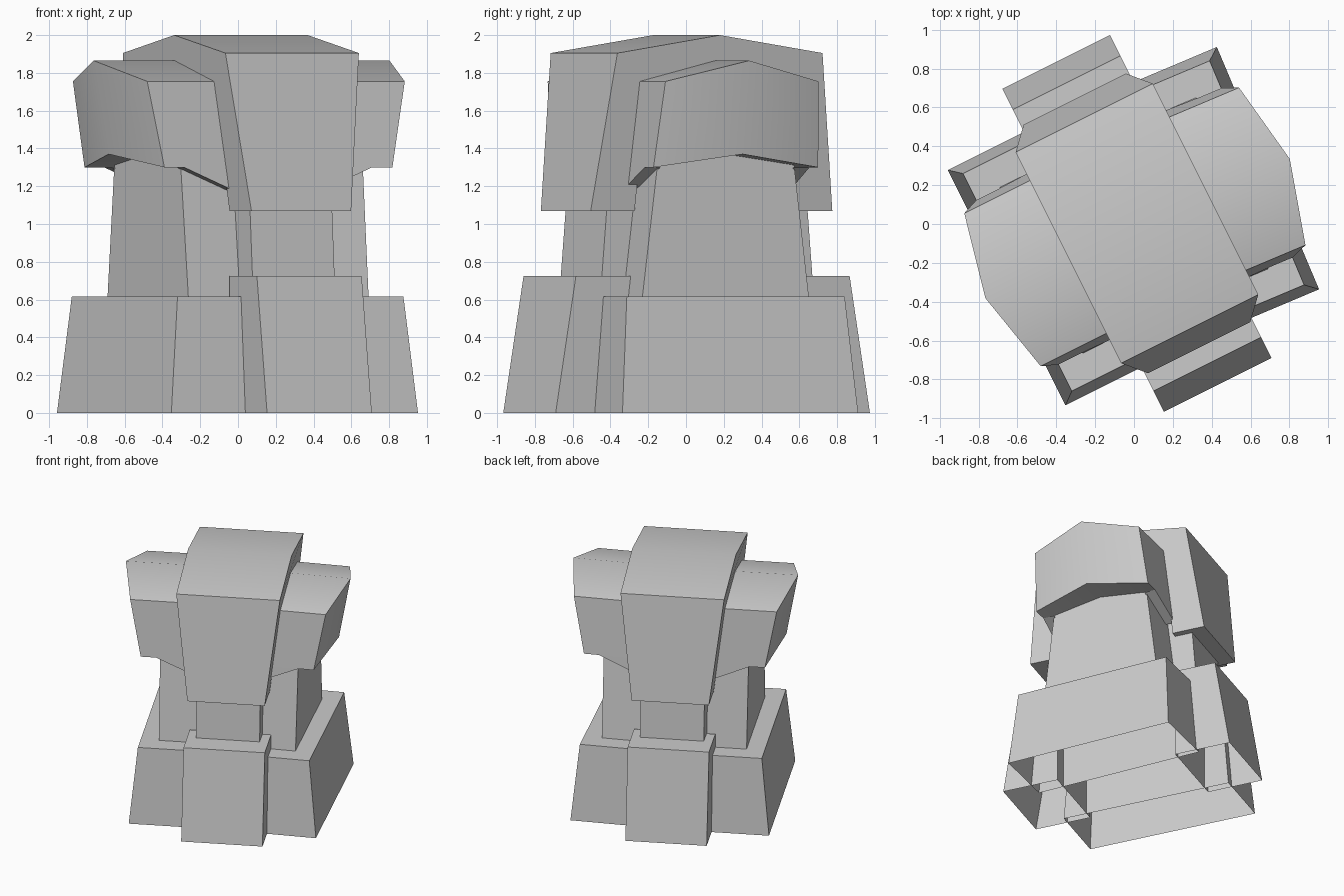
import bpy, bmesh, math
from mathutils import Matrix

cube = bpy.data.objects.get("Cube")
if cube:
    bpy.data.objects.remove(cube, do_unlink=True)

grey = bpy.data.materials.new("plain_grey")
grey.use_nodes = True
COLOUR = (0.6, 0.6, 0.6, 1)
grey.diffuse_color = COLOUR
grey.node_tree.nodes["Principled BSDF"].inputs["Base Color"].default_value = COLOUR

# The whole piece stands turned on its base
TURN = Matrix.Rotation(math.atan(0.5), 4, "Z")
CENTRE = TURN @ Matrix.Translation((0.015, -0.004, 0))
RIGHT = TURN
LEFT = TURN @ Matrix.Translation((0.014, -0.004, 0)) @ Matrix.Rotation(math.radians(176.3), 4, "Z")
HALF_TURN = Matrix.Rotation(math.pi, 4, "Z")


def loft(name, rings, place, open_start=False):
    """Join equal rings of points into one closed shape."""
    bm = bmesh.new()
    rows = [[bm.verts.new(p) for p in ring] for ring in rings]
    n = len(rows[0])
    for a, b in zip(rows, rows[1:]):
        for i in range(n):
            j = (i + 1) % n
            bm.faces.new((a[i], a[j], b[j], b[i]))
    if not open_start:
        bm.faces.new(rows[0])
    bm.faces.new(rows[-1])
    bmesh.ops.recalc_face_normals(bm, faces=bm.faces)
    bm.transform(place)
    mesh = bpy.data.meshes.new(name)
    bm.to_mesh(mesh)
    bm.free()
    mesh.materials.append(grey)
    obj = bpy.data.objects.new(name, mesh)
    bpy.context.collection.objects.link(obj)
    bpy.ops.object.select_all(action="DESELECT")
    obj.select_set(True)
    bpy.context.view_layer.objects.active = obj
    bpy.ops.object.shade_smooth_by_angle(angle=math.radians(32))
    return obj


def rect(x0, x1, y0, y1, z):
    return [(x0, y0, z), (x1, y0, z), (x1, y1, z), (x0, y1, z)]


# Arched top block, narrowing downwards
def top_half_width(z):
    return 0.395 - 0.12 * max(0, 1.905 - z)


arch = [(0, 2), (0.607, 1.905), (0.715, 1.07), (0.455, 1.07), (0.43, 1.6)]
arch += [(-y, z) for y, z in reversed(arch[1:])]
loft("top_block", [[(s * top_half_width(z), y, z) for y, z in arch] for s in (-1, 1)], CENTRE)

# Centre feet and posts, front and back
for end, spin in (("front", Matrix()), ("back", HALF_TURN)):
    place = CENTRE @ spin
    loft(end + "_foot", [rect(-0.31, 0.31, -0.93, -0.485, 0),
                         rect(-0.31, 0.31, -0.81, -0.485, 0.725)], place, open_start=True)
    loft(end + "_post", [rect(-0.243, 0.243, -0.625, -0.38, 0.7),
                         rect(-0.243, 0.243, -0.58, -0.38, 1.25)], place)


# Shoulder cross-section at one station along its length
def shoulder_ring(side, out_top, out_low, z_top, z_low):
    return [(out_top, 0.44 * side, z_top), (-0.2, 0.44 * side, z_top),
            (-0.2, 0.473 * side, z_low), (out_low, 0.473 * side, z_low)]


# Each side has a wide foot, a pillar and an overhanging shoulder
for side, place in (("right", RIGHT), ("left", LEFT)):
    loft(side + "_foot", [rect(-0.733, -0.23, -0.677, 0.677, 0),
                          rect(-0.671, -0.23, -0.626, 0.626, 0.615)], place, open_start=True)
    loft(side + "_pillar", [rect(-0.533, -0.2, -0.48, 0.48, 0.6),
                            rect(-0.537, -0.2, -0.345, 0.345, 1.7)], place)
    loft(side + "_shoulder", [shoulder_ring(-1, -0.757, -0.672, 1.755, 1.3),
                              shoulder_ring(0, -0.855, -0.766, 1.865, 1.37),
                              shoulder_ring(1, -0.757, -0.672, 1.755, 1.3)], place)
    # Sloping lips that hang below the shoulder ends
    lip = [(-0.555, 1.3), (-0.25, 1.17), (-0.25, 1.3)]
    for end, s in (("a", -1), ("b", 1)):
        loft(side + "_shoulder_lip_" + end,
             [[(x, s * 0.385, z) for x, z in lip],
              [(x, s * (0.473 + 0.07 * (1.3 - z)), z) for x, z in lip]], place)
